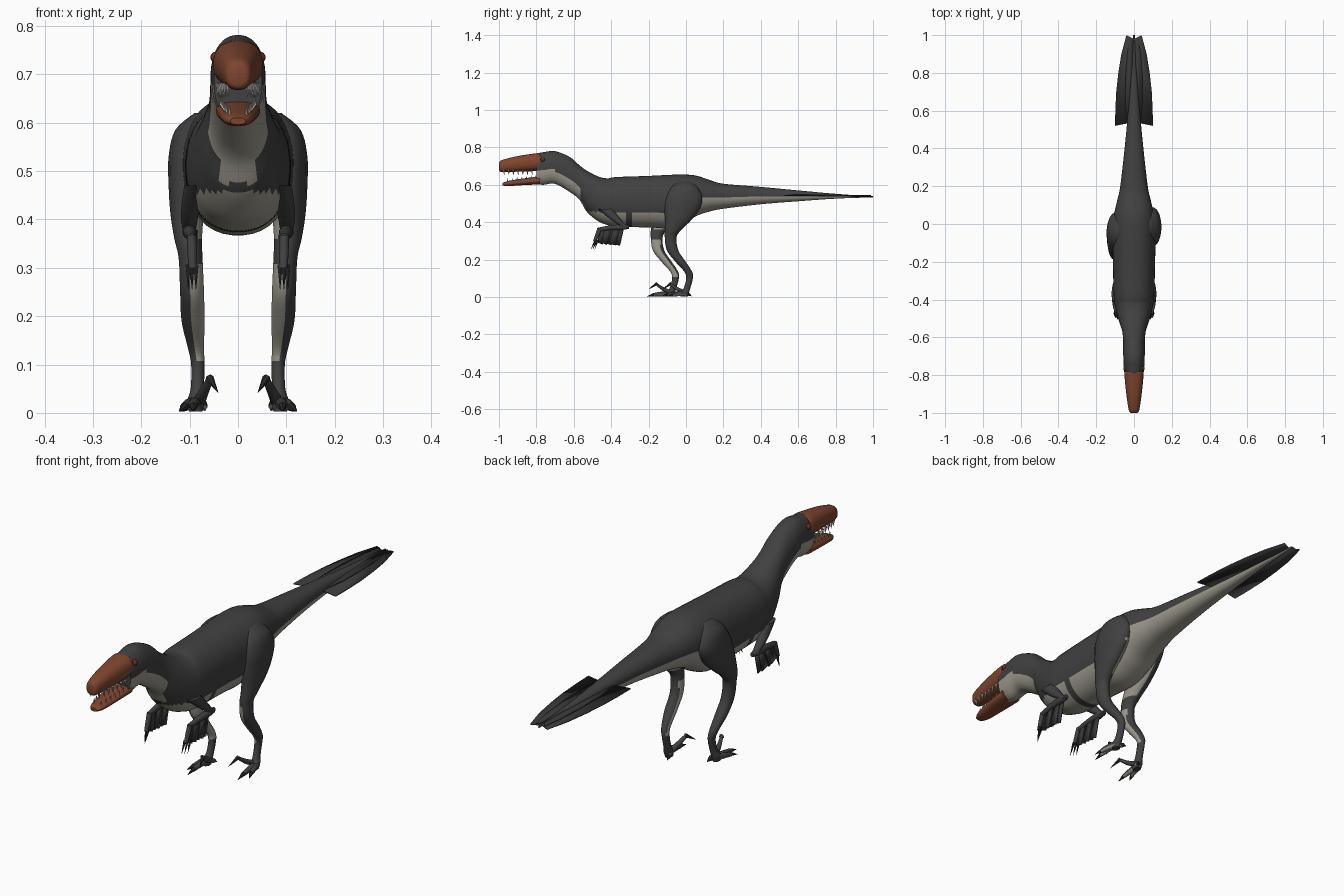
import bpy, bmesh, math
from mathutils import Vector

cube = bpy.data.objects.get("Cube")
if cube:
    bpy.data.objects.remove(cube, do_unlink=True)


def material(name, r, g, b):
    m = bpy.data.materials.new(name)
    m.use_nodes = True
    m.diffuse_color = (r, g, b, 1)
    m.node_tree.nodes["Principled BSDF"].inputs["Base Color"].default_value = (r, g, b, 1)
    return m


DARK = material("charcoal hide", .052, .052, .052)
PALE = material("pale belly", .34, .32, .27)
RUST = material("rust snout", .21, .06, .028)
FEATHER = material("dark feather", .04, .04, .04)
CLAW = material("black claw", .025, .024, .024)
TOOTH = material("grey tooth", .42, .42, .4)
EYE = material("red eye", .16, .025, .015)


def smooth_rows(rows, steps):
    """Catmull-Rom interpolation of rows of numbers."""
    out = []
    for i in range(len(rows) - 1):
        a, b, c, d = rows[max(i - 1, 0)], rows[i], rows[i + 1], rows[min(i + 2, len(rows) - 1)]
        for k in range(steps):
            t = k / steps
            out.append([q + .5 * t * (r - p + t * (2 * p - 5 * q + 4 * r - s + t * (3 * (q - r) + s - p)))
                        for p, q, r, s in zip(a, b, c, d)])
    return out + [list(rows[-1])]


def finish(bm, name, mats, rule=None):
    bmesh.ops.recalc_face_normals(bm, faces=bm.faces)
    bm.normal_update()
    for f in bm.faces:
        f.smooth = True
        if rule:
            f.material_index = int(rule(f.calc_center_median(), f.normal))
    for e in bm.edges:
        e.smooth = e.calc_face_angle(0) < .8
    me = bpy.data.meshes.new(name)
    bm.to_mesh(me)
    bm.free()
    for m in mats:
        me.materials.append(m)
    ob = bpy.data.objects.new(name, me)
    bpy.context.collection.objects.link(ob)
    return ob


def loft(name, rows, mats, axis="y", sides=12, steps=4, power=2, rule=None):
    """Rows are x, y, z, half width, half depth; rings face along the axis."""
    bm = bmesh.new()
    v_dir = Vector((0, 0, 1)) if axis == "y" else Vector((0, 1, 0))
    rings = []
    for x, y, z, w, h in smooth_rows(rows, steps):
        ring = []
        for i in range(sides):
            a = math.tau * (i + .5) / sides
            c, s = (math.copysign(abs(f(a)) ** (2 / power), f(a)) for f in (math.cos, math.sin))
            ring.append(bm.verts.new(Vector((x + c * max(w, .001), y, z)) + v_dir * s * max(h, .001)))
        rings.append(ring)
    for r, q in zip(rings, rings[1:]):
        for i in range(sides):
            j = (i + 1) % sides
            bm.faces.new((r[i], r[j], q[j], q[i]))
    bm.faces.new(rings[0])
    bm.faces.new(rings[-1])
    return finish(bm, name, mats, rule)


def plate(name, outline, mat, thick=.005):
    bm = bmesh.new()
    bm.faces.new([bm.verts.new(p) for p in outline])
    ob = finish(bm, name, [mat])
    mod = ob.modifiers.new("thickness", "SOLIDIFY")
    mod.thickness, mod.offset = thick, 0
    return ob


def cone(name, base, tip, radius, mat, sides=6):
    base, tip = Vector(base), Vector(tip)
    bm = bmesh.new()
    bmesh.ops.create_cone(bm, cap_ends=True, segments=sides, radius1=radius, radius2=.0005,
                          depth=(tip - base).length)
    rot = (tip - base).to_track_quat("Z", "Y").to_matrix().to_4x4()
    bmesh.ops.transform(bm, matrix=rot, verts=bm.verts)
    bmesh.ops.translate(bm, vec=(base + tip) / 2, verts=bm.verts)
    return finish(bm, name, [mat])


# Body from cheeks to tail tip: y, top, bottom, half width
profile = [
    (-.8, .768, .602, .05), (-.76, .775, .6, .054), (-.7, .78, .605, .057), (-.62, .748, .56, .058),
    (-.57, .705, .52, .062), (-.53, .676, .455, .075), (-.47, .645, .405, .093), (-.42, .635, .385, .103),
    (-.37, .642, .375, .108), (-.2, .648, .372, .112), (-.08, .654, .368, .115), (.0, .655, .4, .113),
    (.06, .648, .435, .104), (.13, .625, .458, .088), (.2, .606, .472, .073), (.4, .589, .496, .05),
    (.6, .57, .512, .031), (.8, .552, .526, .016), (1, .538, .533, .004)]


def body_is_pale(c, n):
    top, bottom = next((p[1:3] for p in smooth_rows(profile, 6) if p[0] >= c.y), profile[-1][1:3])
    t = (c.z - bottom) / (top - bottom)
    if c.y < -.56:
        return c.z > .53 and t < .42 or abs(c.x) < .035 and t < .42
    if c.y < -.45 and c.z > .475:
        return abs(c.x) < .035 and c.z < .55
    if c.y < .0:
        return c.z < .458 and not -.33 < c.y < -.29
    return t < .42


loft("body", [(0, y, (a + b) / 2, w, (a - b) / 2) for y, a, b, w in profile],
     [DARK, PALE], sides=40, steps=6, power=2.2, rule=body_is_pale)

# Jaws
loft("upper_jaw", [(0, -1, .697, .016, .018), (0, -.985, .7, .028, .032), (0, -.9, .712, .041, .042),
                   (0, -.8, .721, .051, .048), (0, -.78, .721, .049, .046)], [RUST], sides=24, power=2.3)
loft("lower_jaw", [(0, -.98, .603, .016, .007), (0, -.95, .607, .03, .014), (0, -.87, .616, .04, .018),
                   (0, -.78, .624, .046, .022)], [RUST], sides=20, power=2.3)

for side, word in ((1, "left"), (-1, "right")):
    # Eyes and teeth
    bm = bmesh.new()
    bmesh.ops.create_uvsphere(bm, u_segments=12, v_segments=8, radius=.012)
    bmesh.ops.translate(bm, vec=(side * .045, -.765, .735), verts=bm.verts)
    finish(bm, word + "_eye", [EYE])
    for i in range(7):
        t = i / 6
        x, y = side * (.02 + .021 * t ** .6), -.975 + .15 * t
        cone(word + "_upper_tooth", (x, y, .682), (x, y + .004, .652), .006, TOOTH)
        cone(word + "_lower_tooth", (x * .85, y + .02, .615 + .02 * t), (x * .85, y + .023, .637 + .015 * t),
             .004, TOOTH)

    # Legs: the right one stands a step ahead
    step = 0 if side > 0 else -.075

    def place(x, y, z):
        return side * x, y + step * min(1, max(.3, (.62 - z) / .25)), z

    def leg_is_pale(c, n):
        if .11 < c.z < .31:
            return -.7 * side * n.x - .6 * n.y > .3
        return .36 < c.z < .48 and -side * n.x + .5 * n.y > .45

    rows = [(.07, -.01, .62, .02, .035), (.088, -.01, .585, .042, .075), (.098, -.012, .53, .046, .1),
            (.102, -.022, .47, .042, .095), (.105, -.042, .41, .035, .07), (.103, -.068, .36, .029, .045),
            (.098, -.082, .32, .025, .032), (.095, -.072, .25, .025, .031), (.093, -.03, .19, .024, .028),
            (.087, .012, .135, .017, .021), (.083, .019, .1, .014, .018), (.084, .006, .05, .014, .018),
            (.087, -.006, .025, .018, .022), (.087, -.01, .003, .014, .02)]
    loft(word + "_leg", [(*place(*r[:3]), *r[3:]) for r in rows], [DARK, PALE], axis="z",
         sides=20, steps=5, rule=leg_is_pale)

    # Toes with claws
    toes = {"middle": ((.088, 0, .02), (.091, -.05, .018), (.092, -.095, .013), (.093, -.135, .003)),
            "outer": ((.09, 0, .02), (.102, -.035, .017), (.111, -.07, .012), (.122, -.1, .003)),
            "hind": ((.084, -.01, .02), (.076, .005, .018), (.072, .015, .014), (.068, .03, .004))}
    for toe, (a, b, c, tip) in toes.items():
        radii = (.014, .012, .009)
        loft(f"{word}_{toe}_toe", [(*place(*p), r, r) for p, r in zip((a, b, c), radii)],
             [DARK, PALE], sides=10, rule=lambda c, n: n.z < -.5)
        cone(f"{word}_{toe}_claw", place(*c), place(*tip), .009, CLAW)
    loft(word + "_sickle_toe", [(*place(.08, -.01, .025), .013, .013), (*place(.07, -.05, .045), .01, .011),
                                (*place(.058, -.085, .07), .007, .008)], [DARK], sides=10)
    cone(word + "_sickle_claw", place(.059, -.08, .072), place(.041, -.125, .042), .009, CLAW)

    # Folded arms
    loft(word + "_upper_arm", [(side * .09, -.43, .47, .022, .04), (side * .1, -.37, .41, .019, .026),
                               (side * .1, -.32, .368, .012, .016)], [DARK], axis="z")
    loft(word + "_forearm", [(side * .1, -.305, .374, .008, .009), (side * .1, -.34, .374, .015, .015),
                             (side * .098, -.41, .37, .012, .013), (side * .096, -.47, .36, .009, .011)], [DARK])
    loft(word + "_hand", [(side * .096, -.462, .368, .01, .013), (side * .095, -.475, .33, .01, .012),
                          (side * .094, -.488, .3, .008, .009)], [DARK], axis="z")
    for i in range(3):
        x = side * (.087 + .008 * i)
        cone(word + "_finger_claw", (x, -.484 + .006 * i, .305), (x, -.508 + .01 * i, .255), .006, CLAW)

    # Overlapping wing feathers hanging from the forearm
    for i in range(5):
        t = i / 4
        x, y, z = side * (.094 + .003 * (i % 2)), -.345 - .085 * t, .36 + .012 * t
        plate(f"{word}_wing_feather_{i}",
              [(x, y + .012, z), (x, y - .022, z + .003), (x, y - .046, .287 + .006 * t),
               (x, y - .03, .28 + .006 * t), (x, y - .008 * (1 + t), .274 + .006 * t)], FEATHER, .004)

    # Tail fan
    def fan(name, outline, lift):
        plate(f"{word}_{name}", [(side * x, y, .552 - .015 * y + lift) for x, y in outline], FEATHER)

    fan("outer_tail_feather", [(.0, .54), (.1, .52), (.099, .6), (.094, .7), (.083, .8), (.067, .9),
                               (.04, 1), (.0, .98)], 0)
    fan("inner_tail_feather", [(.01, .53), (.035, .55), (.046, .65), (.045, .78), (.036, .9), (.02, .99),
                               (.006, .97)], .005)
